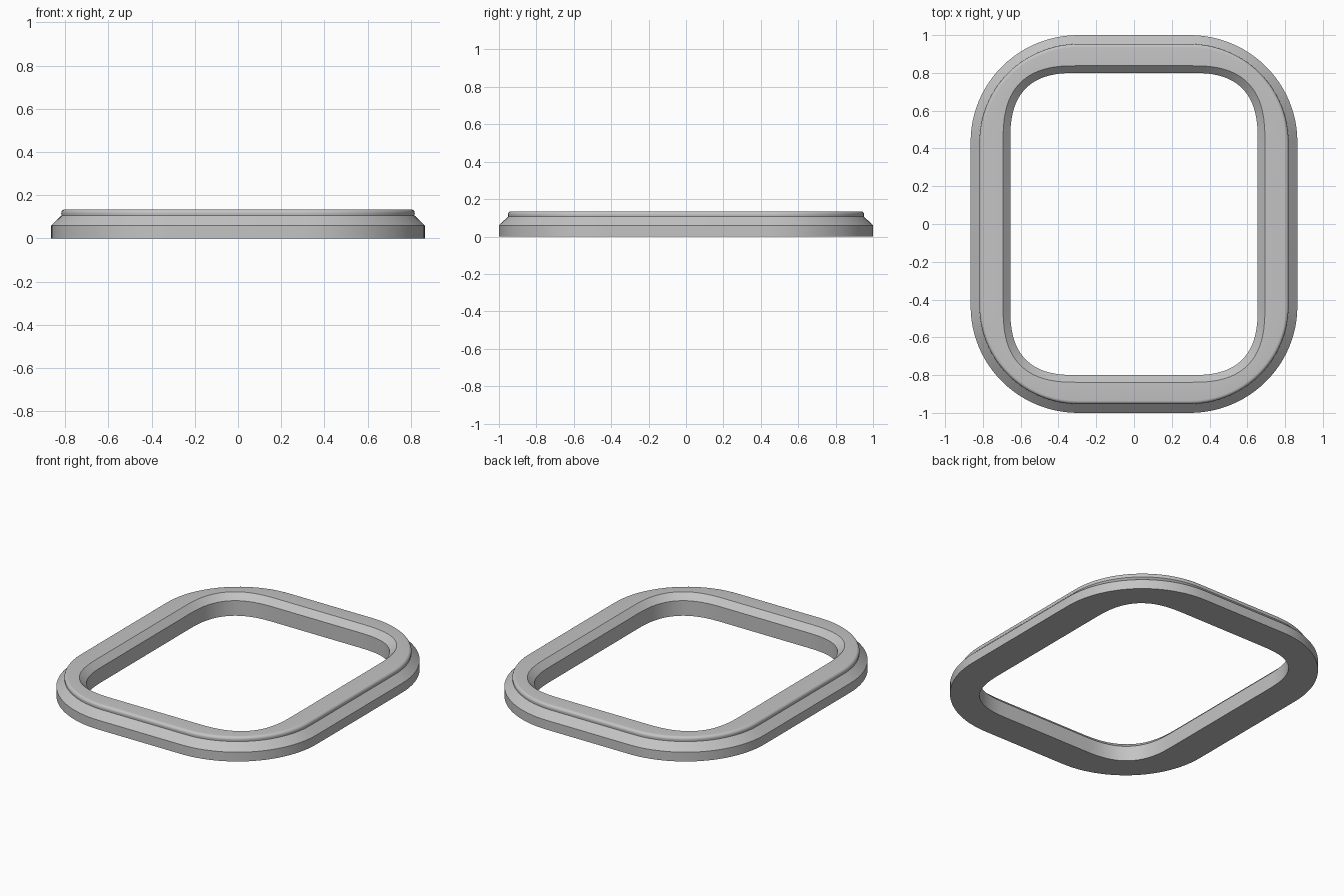
import bpy
import bmesh
from math import cos, sin, pi, radians

cube = bpy.data.objects.get("Cube")
if cube:
    bpy.data.objects.remove(cube, do_unlink=True)

SEGMENTS = 24            # steps per corner
CX, CY = 0.295, 0.435    # corner centres
OUT_X, OUT_Y = 0.865, 1.0
IN_X, IN_Y = 0.655, 0.80


def loop_points(half_x, half_y, power, z):
    """Rounded rectangle; power 2 is a round corner, higher is squarer."""
    rx, ry = half_x - CX, half_y - CY
    points = []
    for quarter in range(4):
        sx = 1 if quarter in (0, 3) else -1
        sy = 1 if quarter < 2 else -1
        for i in range(SEGMENTS + 1):
            t = i / SEGMENTS
            a = (t if quarter % 2 == 0 else 1 - t) * pi / 2
            c, s = max(cos(a), 0) ** (2 / power), max(sin(a), 0) ** (2 / power)
            points.append((sx * (CX + rx * c), sy * (CY + ry * s), z))
    return points


# Frame cross-section: outer wall, sloped shoulder, groove and rounded lip
outer = [(0, 0), (0, 0.06), (0.048, 0.106), (0.048, 0.11)]
lip_x, lip_z, lip_r = 0.065, 0.117, 0.018
for step in range(7):
    a = step * pi / 12
    outer.append((lip_x - lip_r * cos(a), lip_z + lip_r * sin(a)))
# Inner side: chamfer, then straight wall
inner = [(0.038, 0.135), (0, 0.097), (0, 0)]

rings = [loop_points(OUT_X - d, OUT_Y - d, 2, z) for d, z in outer]
rings += [loop_points(IN_X + d, IN_Y + d, 2.7, z) for d, z in inner]

bm = bmesh.new()
loops = [[bm.verts.new(p) for p in ring] for ring in rings]
for k, low in enumerate(loops):
    high = loops[(k + 1) % len(loops)]
    for i in range(len(low)):
        j = (i + 1) % len(low)
        bm.faces.new((low[i], low[j], high[j], high[i]))
bmesh.ops.recalc_face_normals(bm, faces=bm.faces)

mesh = bpy.data.meshes.new("frame_ring")
bm.to_mesh(mesh)
bm.free()
frame = bpy.data.objects.new("frame_ring", mesh)
bpy.context.collection.objects.link(frame)

# Plain grey
grey = bpy.data.materials.new("grey")
grey.use_nodes = True
color = (0.55, 0.55, 0.55, 1)
grey.diffuse_color = color
grey.node_tree.nodes["Principled BSDF"].inputs["Base Color"].default_value = color
mesh.materials.append(grey)

bpy.ops.object.select_all(action="DESELECT")
frame.select_set(True)
bpy.context.view_layer.objects.active = frame
bpy.ops.object.shade_smooth_by_angle(angle=radians(30))
